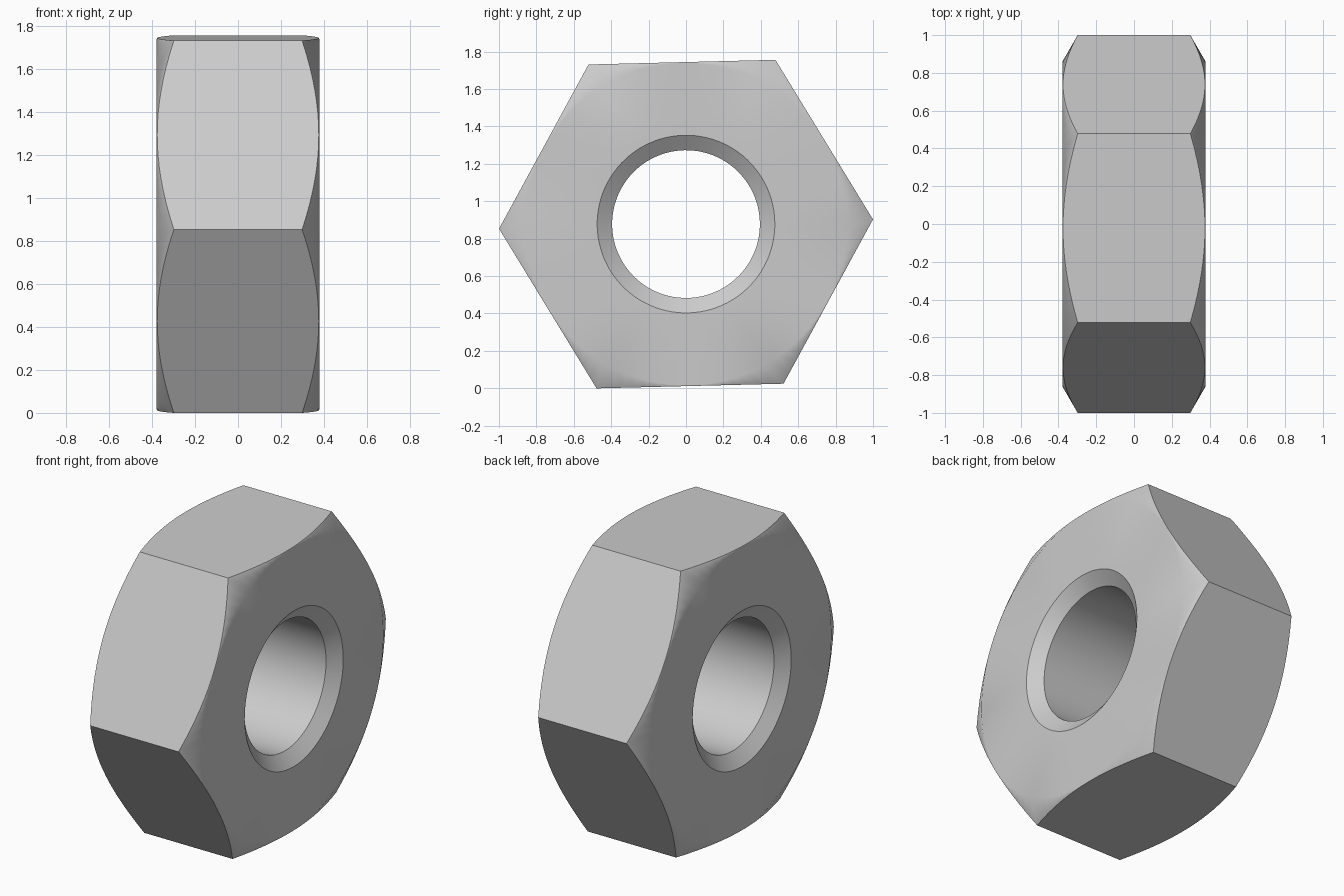
import bpy, bmesh, math

cube = bpy.data.objects.get("Cube")
if cube:
    bpy.data.objects.remove(cube)

HALF = 0.378                        # half thickness along x
CORNER = 1.0                        # hexagon corner radius
APOTHEM = CORNER * math.cos(math.pi / 6)
FACE = APOTHEM - 0.004              # where the outer chamfer starts
BORE, SINK, SINK_DEPTH = 0.395, 0.475, 0.06
STEPS = 16                          # segments per hexagon side
TURN = math.radians(1.43)
CENTRE_Z = 0.878

# Steel material
steel = bpy.data.materials.new("light_grey_steel")
steel.use_nodes = True
grey = (0.6, 0.6, 0.6, 1)
steel.diffuse_color = grey
steel.node_tree.nodes["Principled BSDF"].inputs["Base Color"].default_value = grey


def section(angle):
    """Closed (x, radius) loop of the nut at one angle round its axis."""
    off = angle % (math.pi / 3) - math.pi / 6
    rim = APOTHEM / math.cos(off)
    edge = HALF - (rim - FACE) * math.tan(math.pi / 6)
    half = [(HALF - SINK_DEPTH, BORE), (HALF, SINK), (HALF, FACE), (edge, rim)]
    return half + [(-x, r) for x, r in reversed(half)]


# Nut body: sections lofted round the x axis
bm = bmesh.new()
count = 6 * STEPS
rings = []
for i in range(count):
    a = i * math.tau / count
    # nudge keeps corner sections stable under the modulo
    rings.append([bm.verts.new((x, r * math.cos(a + TURN), CENTRE_Z + r * math.sin(a + TURN)))
                  for x, r in section(a + 1e-9)])
for i, ring in enumerate(rings):
    following = rings[(i + 1) % count]
    for j in range(len(ring)):
        k = (j + 1) % len(ring)
        bm.faces.new((ring[j], ring[k], following[k], following[j]))
bmesh.ops.recalc_face_normals(bm, faces=bm.faces)

mesh = bpy.data.meshes.new("hex_nut")
bm.to_mesh(mesh)
bm.free()
mesh.materials.append(steel)
nut = bpy.data.objects.new("hex_nut", mesh)
bpy.context.collection.objects.link(nut)

# Smooth bore and chamfers, crisp edges elsewhere
bpy.ops.object.select_all(action="DESELECT")
nut.select_set(True)
bpy.context.view_layer.objects.active = nut
bpy.ops.object.shade_smooth_by_angle(angle=math.radians(34))
weighted = nut.modifiers.new("flat_faces", "WEIGHTED_NORMAL")
weighted.keep_sharp = True
